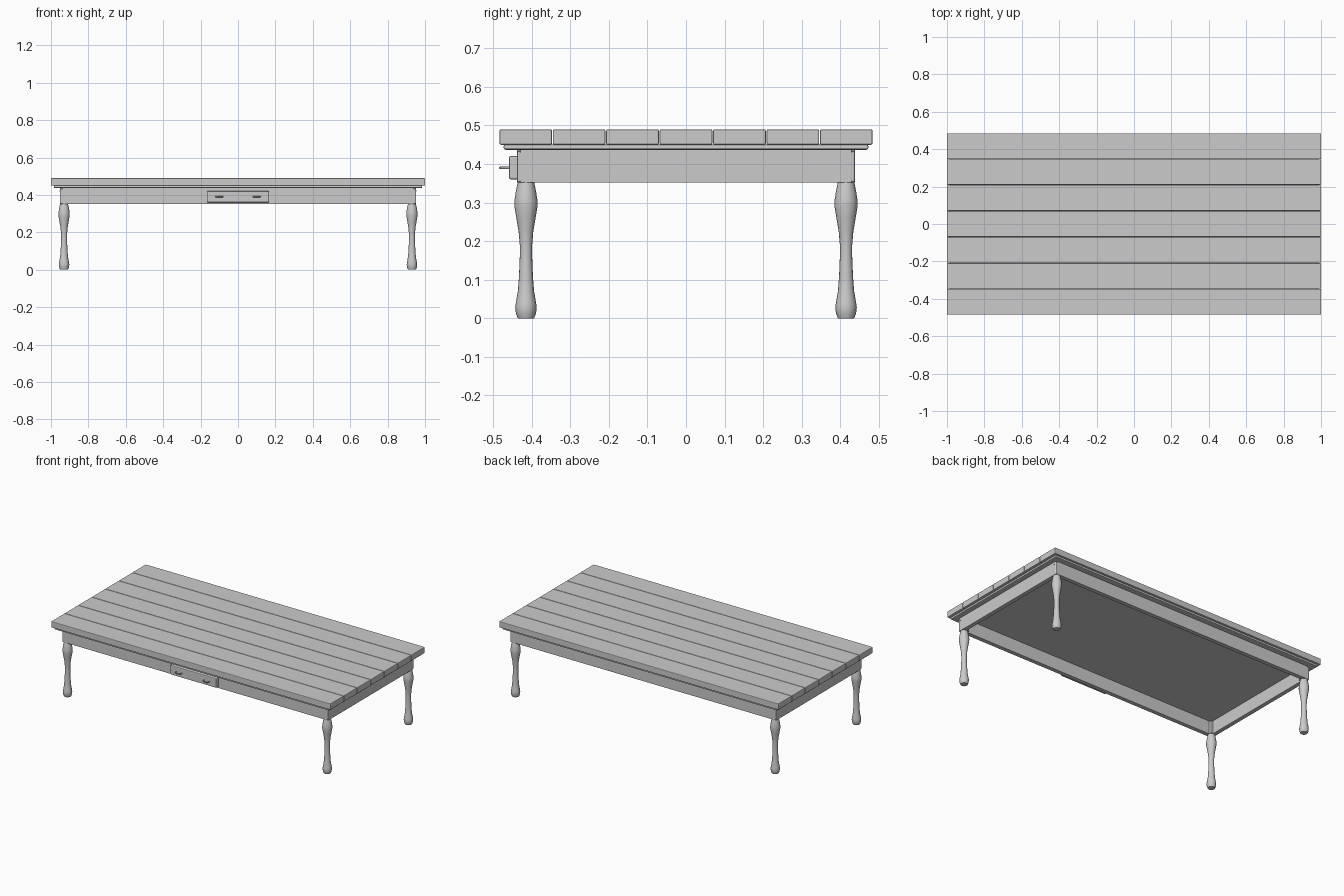
import bpy, bmesh, math
from mathutils import Matrix

if "Cube" in bpy.data.objects:
    bpy.data.objects.remove(bpy.data.objects["Cube"])


def finish(name, bm):
    bmesh.ops.recalc_face_normals(bm, faces=bm.faces)
    me = bpy.data.meshes.new(name)
    bm.to_mesh(me)
    bm.free()
    ob = bpy.data.objects.new(name, me)
    bpy.context.collection.objects.link(ob)
    return ob


def box(name, x, y, z, bevel=0.003):
    """Bevelled box from (min, max) pairs."""
    bm = bmesh.new()
    bmesh.ops.create_cube(bm, size=1)
    for v in bm.verts:
        v.co = [(r[0] + r[1]) / 2 + c * (r[1] - r[0]) for r, c in zip((x, y, z), v.co)]
    if bevel:
        bmesh.ops.bevel(bm, geom=bm.edges[:], offset=bevel, segments=2,
                        profile=0.5, affect='EDGES')
    return finish(name, bm)


def turned(name, x, y, profile, sides=16):
    """Lathe a (radius, height) profile around a vertical axis."""
    bm = bmesh.new()
    rings = [[bm.verts.new((x + r * math.cos(math.tau * i / sides),
                            y + r * math.sin(math.tau * i / sides), z))
              for i in range(sides)] for r, z in profile]
    for a, b in zip(rings, rings[1:]):
        for i in range(sides):
            j = (i + 1) % sides
            bm.faces.new((a[i], a[j], b[j], b[i]))
    bm.faces.new(rings[0])
    bm.faces.new(rings[-1])
    ob = finish(name, bm)
    bpy.context.view_layer.objects.active = ob
    ob.select_set(True)
    bpy.ops.object.shade_smooth_by_angle(angle=math.radians(35))
    ob.select_set(False)


# Table top: seven planks on a thin base panel
pitch = 0.97 / 7
for i in range(7):
    y = -0.485 + i * pitch
    box(f"top_plank_{i + 1}", (-1, 1), (y + 0.001, y + pitch - 0.001), (0.45, 0.49), 0.004)
box("top_base_panel", (-0.985, 0.985), (-0.473, 0.473), (0.437, 0.451), 0.005)

# Apron rails
for s, n in ((-1, "front"), (1, "back")):
    box(n + "_apron", (-0.94, 0.94), sorted((s * 0.41, s * 0.438)), (0.352, 0.438), 0.002)
for s, n in ((-1, "left"), (1, "right")):
    box(n + "_apron", sorted((s * 0.925, s * 0.953)), (-0.43, 0.43), (0.352, 0.438), 0.002)

# Legs: corner block, turned shaft, small joint pegs on the end rails
leg_profile = [(0.021, 0), (0.026, 0.012), (0.028, 0.028), (0.026, 0.042), (0.021, 0.07),
               (0.018, 0.11), (0.016, 0.16), (0.016, 0.19), (0.019, 0.225), (0.025, 0.26),
               (0.030, 0.29), (0.030, 0.305), (0.026, 0.33), (0.021, 0.354)]
for sx, nx in ((-1, "left"), (1, "right")):
    for sy, ny in ((-1, "front"), (1, "back")):
        x, y = sx * 0.93, sy * 0.415
        turned(f"{ny}_{nx}_leg", x, y, leg_profile)
        box(f"{ny}_{nx}_leg_block", (x - 0.022, x + 0.022), (y - 0.023, y + 0.023),
            (0.352, 0.434), 0.005)
        bm = bmesh.new()
        bmesh.ops.create_cone(bm, cap_ends=True, segments=8, radius1=0.003, radius2=0.003, depth=0.006,
                              matrix=Matrix.Translation((sx * 0.952, sy * 0.42, 0.42))
                              @ Matrix.Rotation(math.pi / 2, 4, 'Y'))
        finish(f"{ny}_{nx}_peg", bm)

# Drawer front with two bail handles
box("drawer_front", (-0.166, 0.166), (-0.459, -0.43), (0.36, 0.421), 0.005)
for s, n in ((-1, "left"), (1, "right")):
    cu = bpy.data.curves.new(n + "_drawer_handle", 'CURVE')
    cu.dimensions = '3D'
    cu.bevel_depth = 0.003
    cu.bevel_resolution = 2
    cu.use_fill_caps = True
    sp = cu.splines.new('POLY')
    sp.points.add(10)
    for i, p in enumerate(sp.points):
        a = math.pi * i / 10
        p.co = (s * 0.1 + 0.02 * math.cos(a), -0.457 - 0.025 * math.sin(a) ** 0.7, 0.39, 1)
    bpy.context.collection.objects.link(bpy.data.objects.new(n + "_drawer_handle", cu))
